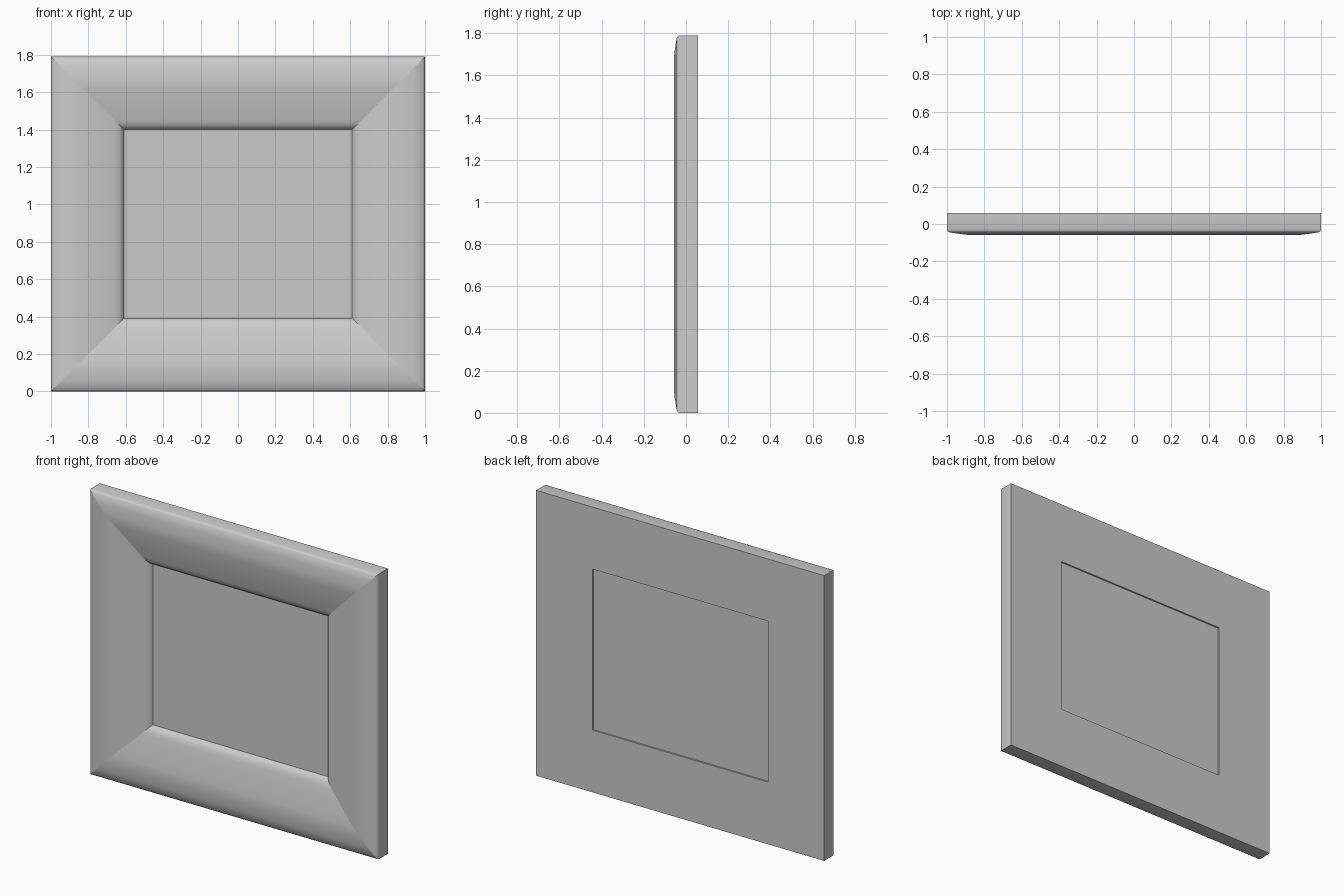
import bpy
import bmesh

HALF_W, HEIGHT = 1.0, 1.79
OPENING = 0.39          # width of the frame moulding

cube = bpy.data.objects.get("Cube")
if cube:
    bpy.data.objects.remove(cube, do_unlink=True)

grey = bpy.data.materials.new("plain grey")
grey.use_nodes = True
colour = (0.6, 0.6, 0.6, 1)
grey.diffuse_color = colour
grey.node_tree.nodes["Principled BSDF"].inputs["Base Color"].default_value = colour


def make_object(name, bm):
    bmesh.ops.recalc_face_normals(bm, faces=bm.faces)
    mesh = bpy.data.meshes.new(name)
    bm.to_mesh(mesh)
    bm.free()
    mesh.materials.append(grey)
    obj = bpy.data.objects.new(name, mesh)
    bpy.context.collection.objects.link(obj)
    return obj


def ring(bm, inset, y):
    """Rectangle of four corners, inset from the outer edge."""
    x, low, high = HALF_W - inset, inset, HEIGHT - inset
    return [bm.verts.new(c) for c in
            ((-x, y, low), (x, y, low), (x, y, high), (-x, y, high))]


# Moulding section as (inset, depth), from back outer edge round the front
profile = [(0, 0.058), (0, -0.03), (0.003, -0.038), (0.012, -0.044),
           (0.06, -0.052), (0.11, -0.058), (0.17, -0.051), (0.34, -0.013),
           (0.365, -0.003), (0.382, 0.012), (OPENING, 0.03), (OPENING, 0.058)]

# Mitred picture frame: one rectangle per section point, bridged in order
bm = bmesh.new()
rings = [ring(bm, *point) for point in profile]
for i, outer in enumerate(rings):
    inner = rings[(i + 1) % len(rings)]
    for k in range(4):
        n = (k + 1) % 4
        face = bm.faces.new((outer[k], outer[n], inner[n], inner[k]))
        face.smooth = True
    # Keep each mitre crisp
    for k in range(4):
        bm.edges.get((outer[k], inner[k])).smooth = False
# Keep the back corners and inner rebate crisp
for r in (rings[0], rings[-1], rings[-2]):
    for k in range(4):
        bm.edges.get((r[k], r[(k + 1) % 4])).smooth = False
make_object("frame", bm)

# Flat panel set just behind the moulding lip and slightly inside the back
bm = bmesh.new()
front, back = ring(bm, OPENING, 0.028), ring(bm, OPENING, 0.048)
bm.faces.new(front)
bm.faces.new(back)
for k in range(4):
    n = (k + 1) % 4
    bm.faces.new((front[k], front[n], back[n], back[k]))
make_object("panel", bm)
